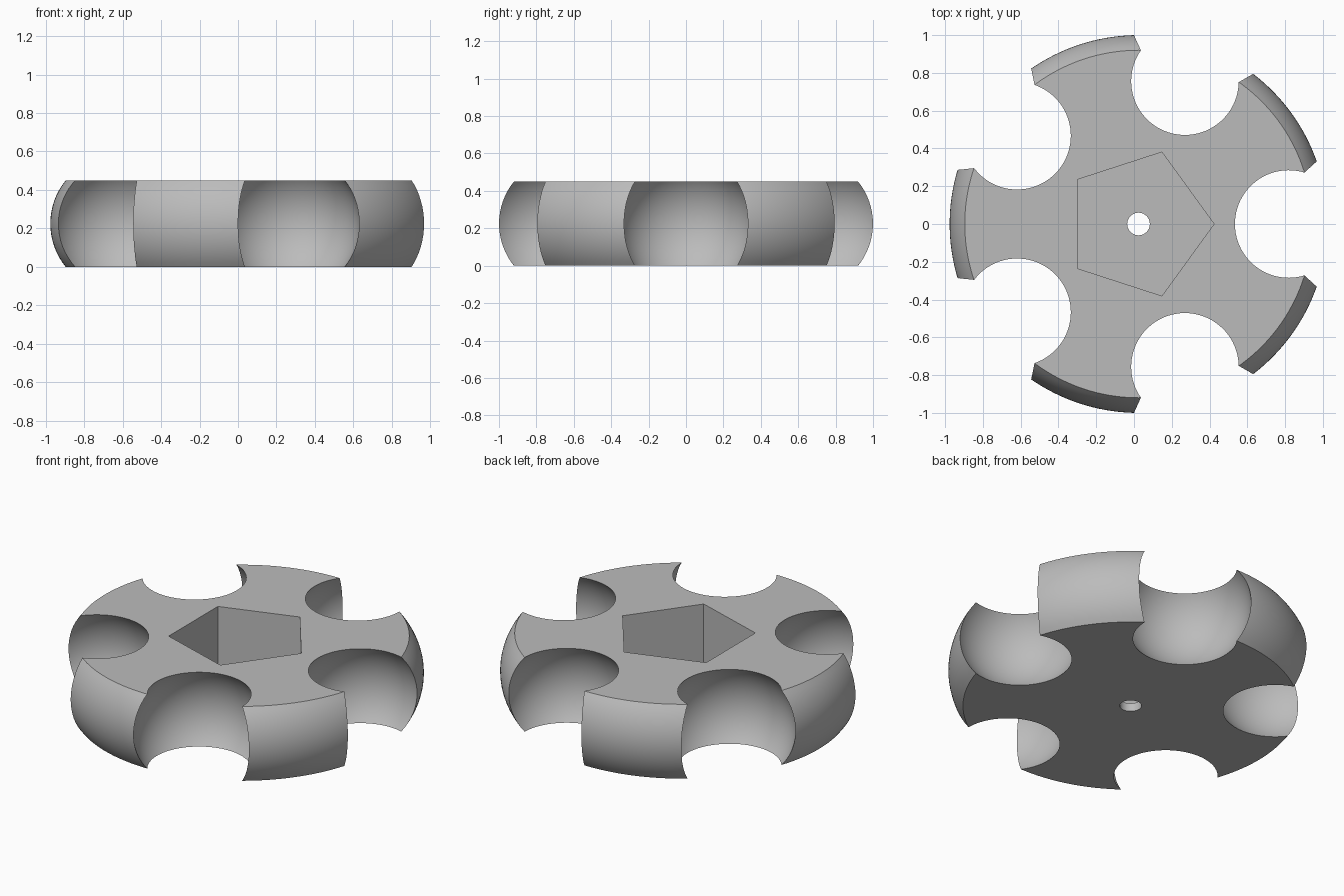
import bpy, bmesh
from math import pi, sin, cos, asin
from mathutils import Matrix, Vector

cube = bpy.data.objects.get("Cube")
if cube:
    bpy.data.objects.remove(cube, do_unlink=True)

CX = 0.024            # hub axis
H = 0.45              # body height
MID = H / 2
RIM = 1.0             # widest radius
BULGE = 0.356         # radius of the rounded rim
SOCKET_R = 0.363
SOCKET_DIST = 0.795
FLOOR = 0.05          # thickness under the pocket

grey = bpy.data.materials.new("satin grey")
grey.use_nodes = True
colour = (0.5, 0.5, 0.5, 1)
grey.diffuse_color = colour
grey.node_tree.nodes["Principled BSDF"].inputs["Base Color"].default_value = colour


def finish(name, bm):
    """Turn a bmesh into a named object with the grey material."""
    bmesh.ops.recalc_face_normals(bm, faces=bm.faces)
    mesh = bpy.data.meshes.new(name)
    bm.to_mesh(mesh)
    bm.free()
    mesh.materials.append(grey)
    ob = bpy.data.objects.new(name, mesh)
    bpy.context.collection.objects.link(ob)
    return ob


def prism(name, sides, radius, z0, z1, turn=0):
    """Upright prism on the hub axis with its first corner at the given angle."""
    bm = bmesh.new()
    ring = [bm.verts.new((CX + radius * cos(turn + 2 * pi * i / sides),
                          radius * sin(turn + 2 * pi * i / sides), z0))
            for i in range(sides)]
    base = bm.faces.new(ring)
    top = bmesh.ops.extrude_face_region(bm, geom=[base])["geom"]
    bmesh.ops.translate(bm, vec=(0, 0, z1 - z0),
                        verts=[v for v in top if isinstance(v, bmesh.types.BMVert)])
    return finish(name, bm)


# Wheel body: a disc with a rounded rim, stacked from rings
SEG, STEPS = 180, 16
bm = bmesh.new()
rings = []
half = asin(MID / BULGE)
for k in range(STEPS + 1):
    a = -half + 2 * half * k / STEPS
    r = RIM - BULGE + BULGE * cos(a)
    rings.append([bm.verts.new((CX + r * cos(2 * pi * i / SEG),
                                r * sin(2 * pi * i / SEG),
                                MID + BULGE * sin(a))) for i in range(SEG)])
for low, high in zip(rings, rings[1:]):
    for i in range(SEG):
        j = (i + 1) % SEG
        bm.faces.new((low[i], low[j], high[j], high[i]))
bm.faces.new(rings[0])
bm.faces.new(rings[-1])
body = finish("socket_wheel", bm)

# Cutters: pentagon pocket, axle hole and five ball sockets
cutters = [prism("pocket_cutter", 5, 0.4, FLOOR, H + 0.1),
           prism("axle_hole_cutter", 32, 0.06, -0.1, FLOOR + 0.1)]
for n in range(5):
    a = 2 * pi * n / 5
    bm = bmesh.new()
    place = Matrix.Translation(Vector((CX + SOCKET_DIST * cos(a),
                                       SOCKET_DIST * sin(a), MID)))
    bmesh.ops.create_uvsphere(bm, u_segments=80, v_segments=48, radius=SOCKET_R,
                              matrix=place @ Matrix.Rotation(a + 0.01, 4, "Z"))
    cutters.append(finish(f"socket_cutter_{n + 1}", bm))

bpy.ops.object.select_all(action="DESELECT")
bpy.context.view_layer.objects.active = body
body.select_set(True)
for cutter in cutters:
    cutter.hide_render = True
    mod = body.modifiers.new(cutter.name, "BOOLEAN")
    mod.operation = "DIFFERENCE"
    mod.solver = "EXACT"
    mod.object = cutter
    bpy.ops.object.modifier_apply(modifier=mod.name)
for cutter in cutters:
    bpy.data.objects.remove(cutter, do_unlink=True)

# Smooth rim and sockets, crisp edges between them
bpy.ops.object.shade_smooth_by_angle(angle=pi / 7)
